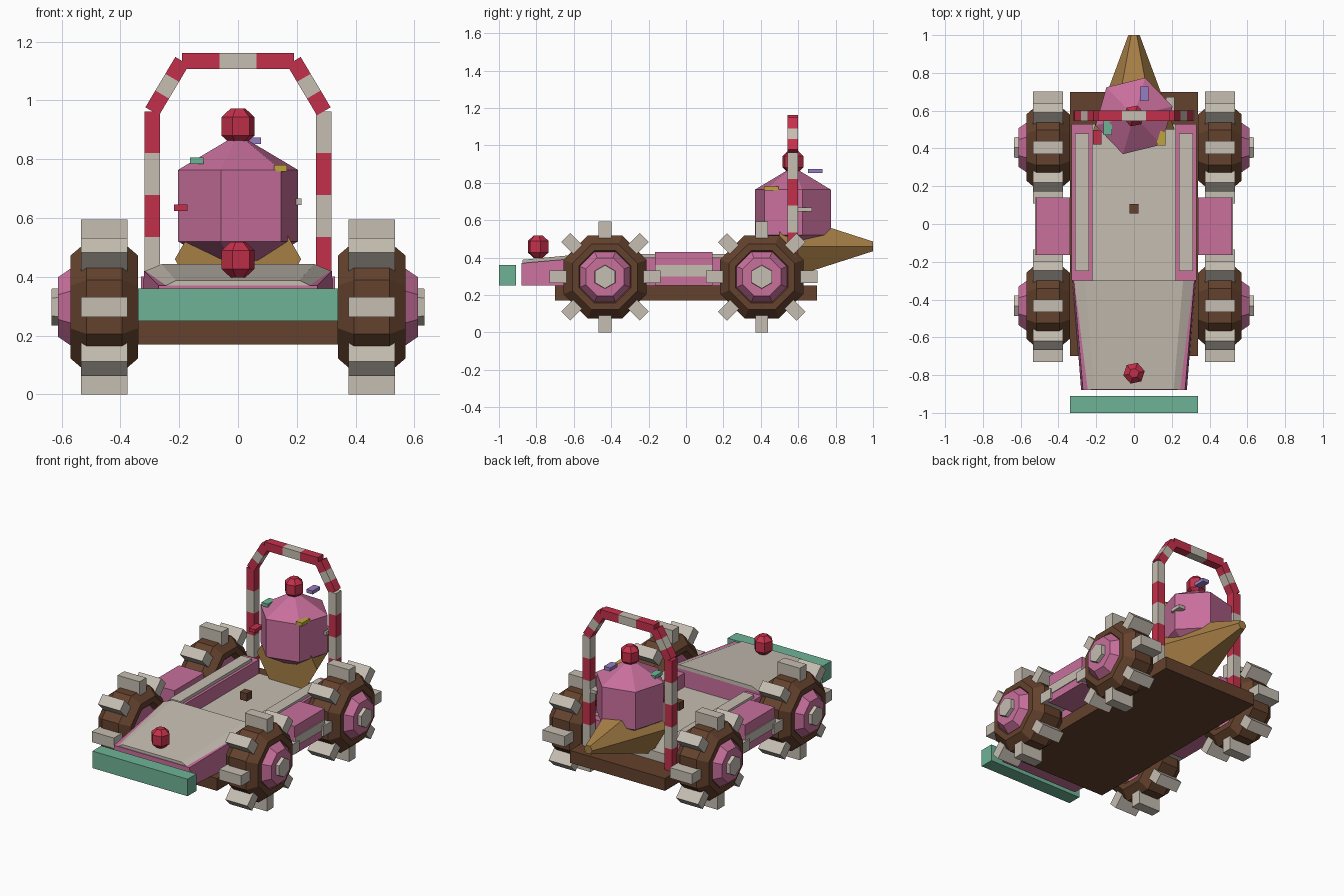
import bpy, bmesh
from math import pi, cos, sin
from mathutils import Matrix, Vector

cube = bpy.data.objects.get("Cube")
if cube:
    bpy.data.objects.remove(cube, do_unlink=True)


def material(name, rgb):
    m = bpy.data.materials.new(name)
    m.use_nodes = True
    m.diffuse_color = (*rgb, 1)
    m.node_tree.nodes["Principled BSDF"].inputs["Base Color"].default_value = (*rgb, 1)
    return m


PINK = material("pink", (0.58, 0.16, 0.33))
CREAM = material("cream", (0.56, 0.51, 0.44))
BROWN = material("brown", (0.127, 0.054, 0.026))
RED = material("red", (0.55, 0.03, 0.07))
GREEN = material("mint green", (0.156, 0.45, 0.305))
TAN = material("wafer tan", (0.38, 0.21, 0.06))
PURPLE = material("purple", (0.305, 0.205, 0.546))
YELLOW = material("yellow", (0.515, 0.376, 0.045))


def finish(name, bm, mat, matrix=Matrix()):
    bmesh.ops.recalc_face_normals(bm, faces=bm.faces)
    mesh = bpy.data.meshes.new(name)
    bm.to_mesh(mesh)
    bm.free()
    mesh.materials.append(mat)
    ob = bpy.data.objects.new(name, mesh)
    ob.matrix_world = matrix
    bpy.context.collection.objects.link(ob)
    return ob


def box(name, mat, centre, size, rot=Matrix()):
    bm = bmesh.new()
    bmesh.ops.create_cube(bm, size=1)
    bmesh.ops.scale(bm, vec=size, verts=bm.verts)
    return finish(name, bm, mat, Matrix.Translation(centre) @ rot)


def skin(name, mat, rings, matrix=Matrix()):
    """Join rings of points with quads and cap both ends."""
    bm = bmesh.new()
    loops = [[bm.verts.new(p) for p in ring] for ring in rings]
    n = len(loops[0])
    for a, b in zip(loops, loops[1:]):
        for i in range(n):
            j = (i + 1) % n
            bm.faces.new((a[i], a[j], b[j], b[i]))
    bm.faces.new(loops[0])
    bm.faces.new(loops[-1])
    return finish(name, bm, mat, matrix)


def lathe(name, mat, profile, sides, matrix, phase=0.0):
    """Spin (height, radius) pairs round local z."""
    rings = [[(r * cos(phase + 2 * pi * i / sides), r * sin(phase + 2 * pi * i / sides), h)
              for i in range(sides)] for h, r in profile]
    return skin(name, mat, rings, matrix)


def wedge(name, mat, *sections):
    """Join (y, low half width, high half width, low z, high z) sections."""
    return skin(name, mat, [[(-a, y, z0), (a, y, z0), (b, y, z1), (-b, y, z1)]
                            for y, a, b, z0, z1 in sections])


# Chassis, bumper and cockpit floor
box("chassis", BROWN, (0, 0, 0.21), (0.68, 1.4, 0.08))
box("bumper", GREEN, (0, -0.955, 0.305), (0.68, 0.09, 0.11))
box("cockpit_floor", CREAM, (0, 0.115, 0.28), (0.46, 0.83, 0.06))
box("gear_knob", BROWN, (0, 0.08, 0.4), (0.05, 0.05, 0.05))

# Tapered hood with a bevelled icing panel
wedge("hood", PINK, (-0.88, 0.28, 0.27, 0.25, 0.37), (-0.3, 0.325, 0.32, 0.25, 0.42))
wedge("hood_panel", CREAM, (-0.875, 0.25, 0.21, 0.368, 0.388), (-0.3, 0.32, 0.26, 0.418, 0.443))

# Side walls and pods
for s, side in ((1, "left"), (-1, "right")):
    box(side + "_wall", PINK, (s * 0.275, 0.115, 0.325), (0.11, 0.83, 0.15))
    box(side + "_wall_rail", CREAM, (s * 0.275, 0.115, 0.41), (0.075, 0.73, 0.02))
    box(side + "_pod", PINK, (s * 0.43, -0.012, 0.34), (0.18, 0.305, 0.18))
    box(side + "_pod_stripe", CREAM, (s * 0.521, -0.012, 0.33), (0.008, 0.305, 0.06))

# Wheels: tyre, hub, nut and eight tread blocks, local z pointing outward
TYRE = [(-0.07, 0.1), (-0.115, 0.14), (-0.115, 0.175), (-0.06, 0.222),
        (0.06, 0.222), (0.115, 0.175), (0.115, 0.14), (0.07, 0.1)]
FLAT = 1 / cos(pi / 8)
for s, side in ((1, "left"), (-1, "right")):
    for y, end in ((-0.433, "front"), (0.405, "rear")):
        tag = end + "_" + side
        place = Matrix.Translation((s * 0.455, y, 0.297)) @ Matrix.Rotation(s * pi / 2, 4, "Y")
        lathe(tag + "_tyre", BROWN, [(h, r * FLAT) for h, r in TYRE], 8, place, pi / 8)
        lathe(tag + "_hub", PINK, [(-0.09, 0.145), (0.11, 0.145), (0.157, 0.11)], 8, place, pi / 8)
        lathe(tag + "_nut", CREAM, [(0.1, 0.068), (0.18, 0.062)], 6, place)
        for k in range(8):
            turn = Matrix.Rotation(k * pi / 4, 4, "Z")
            block = box(f"{tag}_tread_{k}", CREAM, (0, 0, 0), (0.09, 0.068, 0.158))
            block.matrix_world = place @ turn @ Matrix.Translation((0.252, 0, 0))

# Striped roll bar
path = [Vector(p) for p in ((-0.292, 0.25), (-0.292, 0.963), (-0.19, 1.134),
                            (0.19, 1.134), (0.292, 0.963), (0.292, 0.25))]
counts = (5, 3, 3, 3, 5)
for leg, (a, b, n) in enumerate(zip(path, path[1:], counts)):
    d = b - a
    tilt = Matrix.Rotation(Vector((d.x, 0, d.y)).angle((0, 0, 1)), 4, "Y")
    for k in range(n):
        mid = a + d * (k + 0.5) / n
        red = k % 2 == (1 if leg == 4 else 0)
        box(f"roll_bar_{leg}_{k}", RED if red else CREAM, (mid.x, 0.572, mid.y),
            (0.054, 0.056, d.length / n), tilt)

# Wafer cone lying backwards, with the scoop on top
lathe("wafer_cone", TAN, [(0, 0.215), (0.5, 0.03)], 6,
      Matrix.Translation((0, 0.5, 0.46)) @ Matrix.Rotation(-pi / 2, 4, "X"))
bm = bmesh.new()
bmesh.ops.create_uvsphere(bm, u_segments=6, v_segments=3, radius=0.243)
finish("scoop", bm, PINK, Matrix.Translation((0, 0.572, 0.642)) @ Matrix.Rotation(pi / 4 - 0.02, 4, "Z"))

# Cherries
BALL = [(-0.06, 0.026), (-0.031, 0.058), (0.031, 0.058), (0.06, 0.026)]
for name, y, z in (("hood_cherry", -0.79, 0.458), ("scoop_cherry", 0.572, 0.912)):
    lathe(name, RED, BALL, 6, Matrix.Translation((0, y, z)), 0.2)

# Sprinkles
for name, mat, spot in (("green", GREEN, (-0.14, 0.51, 0.795)), ("purple", PURPLE, (0.055, 0.69, 0.863)),
                        ("yellow", YELLOW, (0.145, 0.455, 0.77)), ("red", RED, (-0.195, 0.46, 0.635)),
                        ("cream", CREAM, (0.193, 0.635, 0.656))):
    box(name + "_sprinkle", mat, spot, (0.045, 0.077, 0.022))
